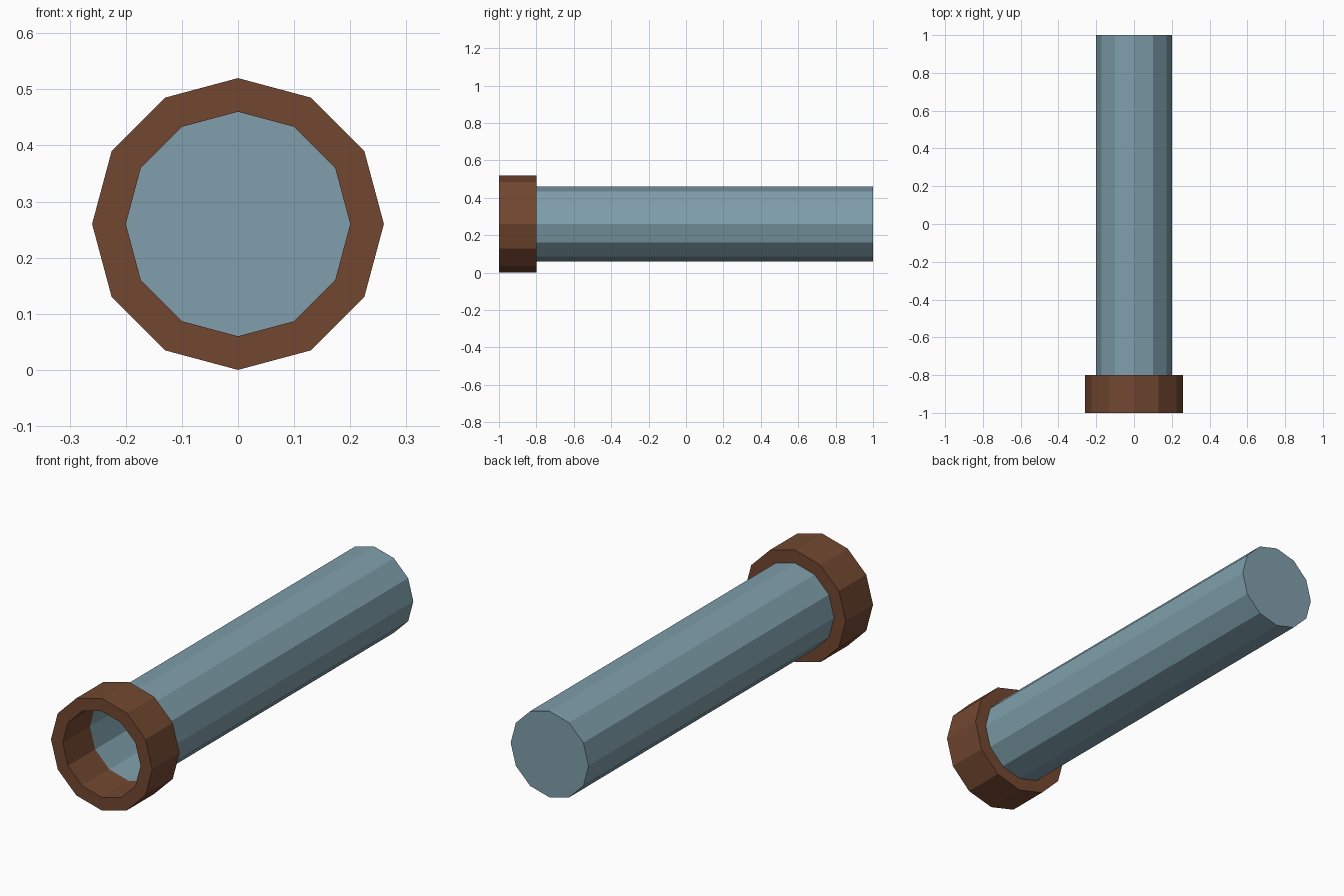
import bpy, bmesh, math

if "Cube" in bpy.data.objects:
    bpy.data.objects.remove(bpy.data.objects["Cube"])

SIDES = 12
AXIS_Z = 0.26


def material(name, rgb):
    m = bpy.data.materials.new(name)
    m.diffuse_color = (*rgb, 1.0)
    m.use_nodes = True
    m.node_tree.nodes["Principled BSDF"].inputs["Base Color"].default_value = m.diffuse_color
    return m


def lathe(name, profile, mat, closed=False, cap_end=False):
    """Sweep (radius, y) points around the y axis line at z = AXIS_Z."""
    bm = bmesh.new()
    rings = []
    for r, y in profile:
        ring = []
        for i in range(SIDES):
            a = 2 * math.pi * i / SIDES
            ring.append(bm.verts.new((r * math.cos(a), y, AXIS_Z + r * math.sin(a))))
        rings.append(ring)
    pairs = list(zip(rings, rings[1:]))
    if closed:
        pairs.append((rings[-1], rings[0]))
    for a, b in pairs:
        for i in range(SIDES):
            j = (i + 1) % SIDES
            bm.faces.new((a[i], b[i], b[j], a[j]))
    if cap_end:
        bm.faces.new(list(reversed(rings[-1])))
    bmesh.ops.recalc_face_normals(bm, faces=bm.faces)
    me = bpy.data.meshes.new(name)
    bm.to_mesh(me)
    bm.free()
    me.materials.append(mat)
    ob = bpy.data.objects.new(name, me)
    bpy.context.collection.objects.link(ob)
    return ob


blue = material("grey blue", (0.215, 0.347, 0.413))
brown = material("rust brown", (0.170, 0.064, 0.030))

# Hollow barrel, open at the collar and closed at the back
lathe("pipe_barrel", [(0.2, -0.8), (0.2, 1.0)], blue, cap_end=True)

# Thick collar ring around the open mouth
lathe("pipe_collar", [(0.26, -1.0), (0.26, -0.8), (0.2, -0.8), (0.2, -1.0)],
      brown, closed=True)
